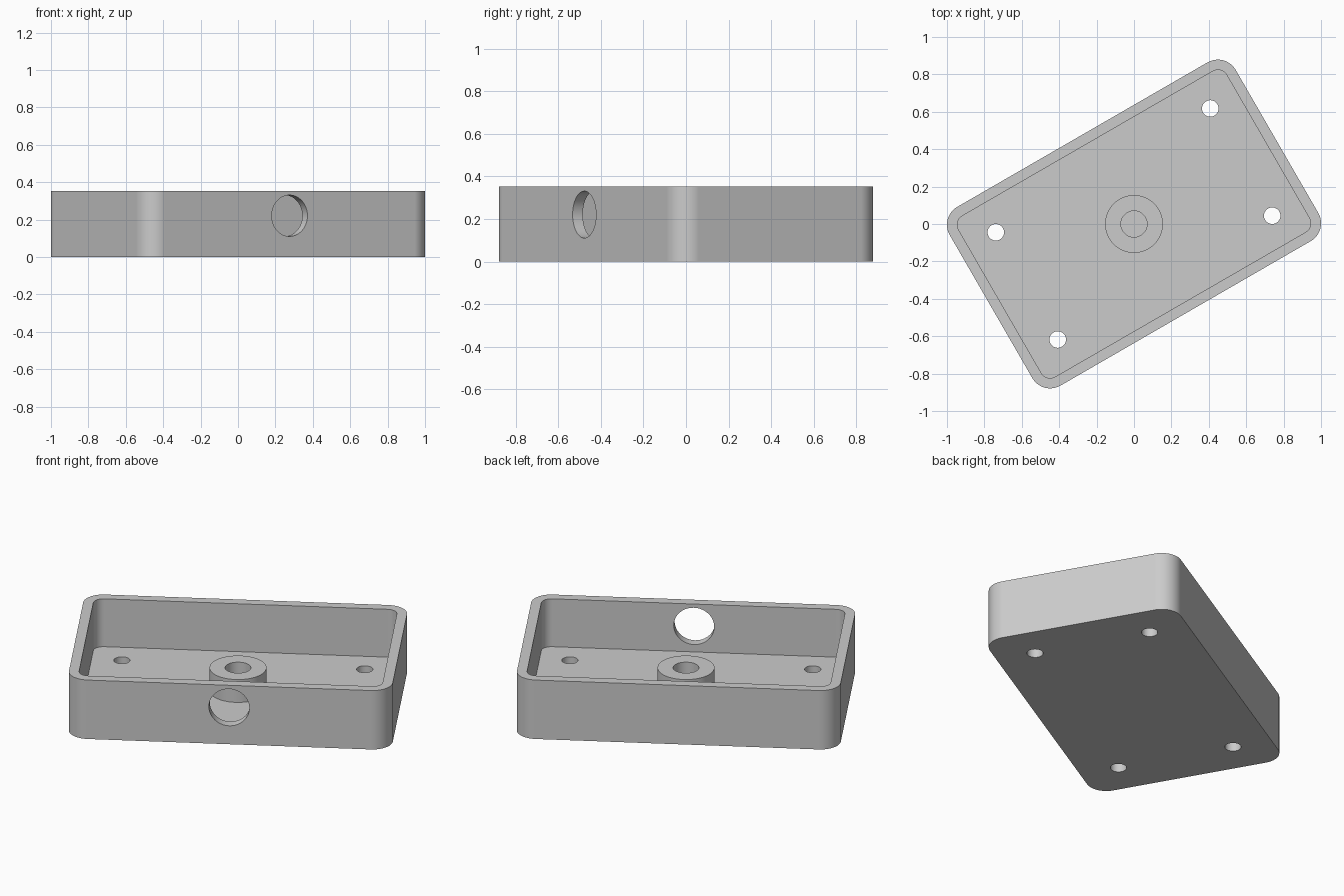
import bpy
import bmesh
from math import cos, sin, pi, radians
from mathutils import Matrix

cube = bpy.data.objects.get("Cube")
if cube:
    bpy.data.objects.remove(cube, do_unlink=True)

MM = 0.02207                      # model units per design millimetre
LENGTH, WIDTH, HEIGHT = 40 * MM, 25 * MM, 16 * MM   # half length, half width, height
CORNER, WALL, FLOOR = 5 * MM, 2.5 * MM, 3 * MM
TURN = Matrix.Rotation(radians(30), 4, "Z")

grey = bpy.data.materials.new("plain_grey")
grey.use_nodes = True
grey.diffuse_color = (0.6, 0.6, 0.6, 1)
grey.node_tree.nodes["Principled BSDF"].inputs["Base Color"].default_value = (0.6, 0.6, 0.6, 1)


def make_object(name, bm):
    bmesh.ops.recalc_face_normals(bm, faces=bm.faces)
    mesh = bpy.data.meshes.new(name)
    bm.to_mesh(mesh)
    bm.free()
    mesh.materials.append(grey)
    obj = bpy.data.objects.new(name, mesh)
    bpy.context.collection.objects.link(obj)
    return obj


def rounded_block(name, a, b, r, z0, z1, steps=12):
    """Upright block with rounded vertical corners."""
    bm = bmesh.new()
    ring = []
    for k, (sx, sy) in enumerate([(1, 1), (-1, 1), (-1, -1), (1, -1)]):
        for i in range(steps + 1):
            t = (k + i / steps) * pi / 2
            ring.append(bm.verts.new((sx * (a - r) + r * cos(t), sy * (b - r) + r * sin(t), z0)))
    base = bm.faces.new(ring)
    top = bmesh.ops.extrude_face_region(bm, geom=[base])["geom"]
    bmesh.ops.translate(bm, vec=(0, 0, z1 - z0),
                        verts=[v for v in top if isinstance(v, bmesh.types.BMVert)])
    return make_object(name, bm)


def cylinder(name, r, depth, matrix):
    bm = bmesh.new()
    bmesh.ops.create_cone(bm, cap_ends=True, segments=48, radius1=r, radius2=r,
                          depth=depth, matrix=matrix)
    return make_object(name, bm)


def cut(target, cutter):
    cutter.hide_render = True
    mod = target.modifiers.new("cut", "BOOLEAN")
    mod.operation, mod.solver, mod.object = "DIFFERENCE", "EXACT", cutter
    bpy.context.view_layer.objects.active = target
    bpy.ops.object.modifier_apply(modifier=mod.name)
    bpy.data.objects.remove(cutter, do_unlink=True)


# Open tray with thin walls
tray = rounded_block("tray", LENGTH, WIDTH, CORNER, 0, HEIGHT)
cut(tray, rounded_block("cavity_cutter", LENGTH - WALL, WIDTH - WALL, CORNER - WALL,
                        FLOOR, HEIGHT + 0.1))

# Four mounting holes through the floor
for sx in (-1, 1):
    for sy in (-1, 1):
        place = Matrix.Translation((sx * 30 * MM, sy * 15 * MM, 0))
        cut(tray, cylinder("mounting_hole_cutter", 2 * MM, 0.3, place))

# Round opening through the front long wall
place = Matrix.Translation((0, -WIDTH, 10 * MM)) @ Matrix.Rotation(pi / 2, 4, "X")
cut(tray, cylinder("wall_opening_cutter", 5 * MM, 0.3, place))

# Hollow boss standing on the floor, turned from a profile
bm = bmesh.new()
inner, outer, top = 0.07, 7 * MM, 9.2 * MM
points = [bm.verts.new((x, 0, z)) for x, z in
          [(inner, FLOOR), (inner, top), (outer, top), (outer, FLOOR)]]
edges = [bm.edges.new(pair) for pair in zip(points, points[1:])]
bmesh.ops.spin(bm, geom=points + edges, cent=(0, 0, 0), axis=(0, 0, 1),
               angle=2 * pi, steps=64)
bmesh.ops.remove_doubles(bm, verts=bm.verts, dist=1e-5)
boss = make_object("centre_boss", bm)

# Face outward: the upper ring must point up
ring_up = max(boss.data.polygons, key=lambda p: p.center.z)
if ring_up.normal.z < 0:
    boss.data.flip_normals()

# Turn the parts into place and smooth the curves
for obj in (tray, boss):
    obj.data.transform(TURN)
    bpy.ops.object.select_all(action="DESELECT")
    obj.select_set(True)
    bpy.context.view_layer.objects.active = obj
    bpy.ops.object.shade_smooth_by_angle(angle=radians(30))
    weighted = obj.modifiers.new("even_shading", "WEIGHTED_NORMAL")
    weighted.keep_sharp = True
